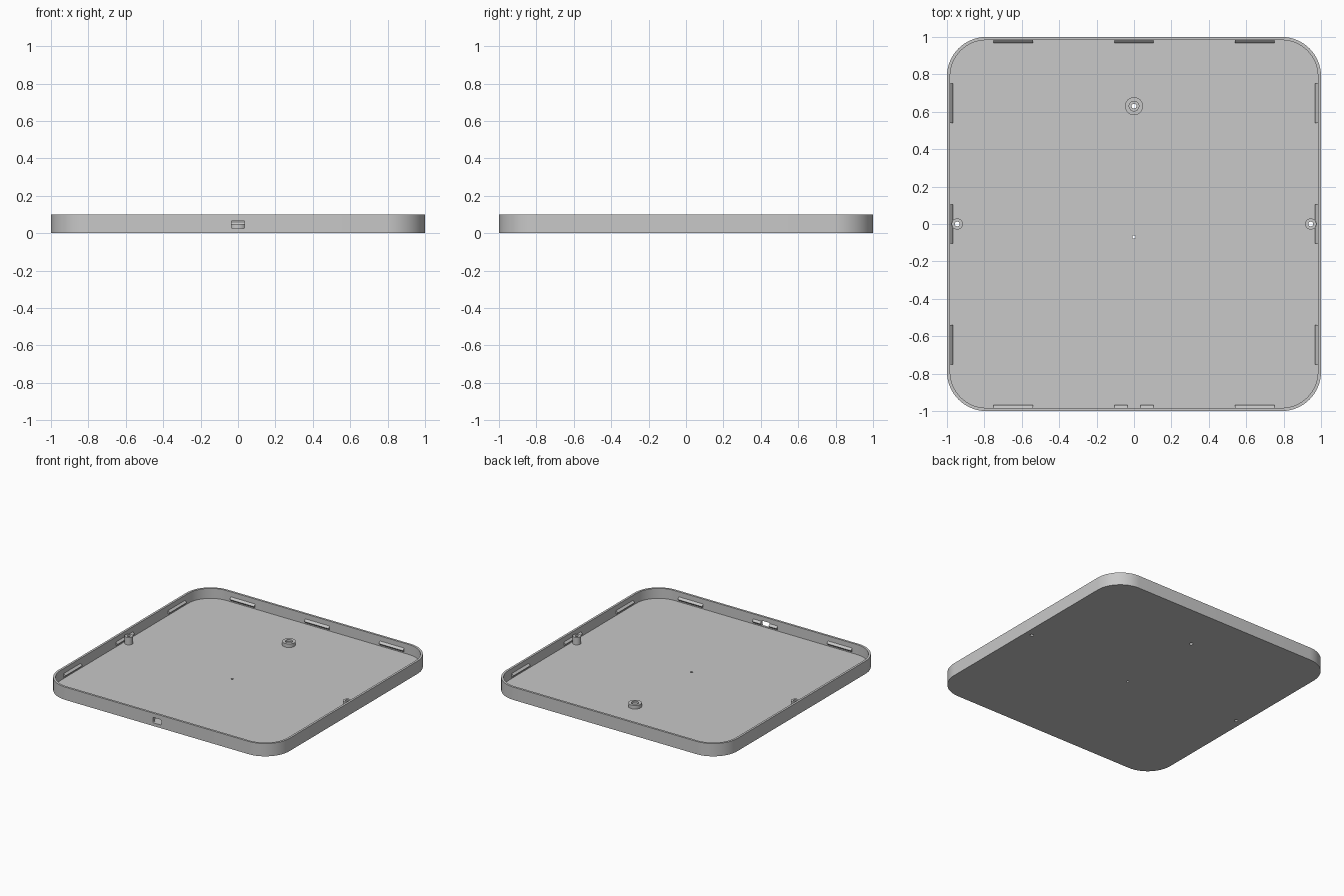
import bpy, bmesh
from math import sin, cos, pi
from mathutils import Matrix

cube = bpy.data.objects.get("Cube")
if cube:
    bpy.data.objects.remove(cube, do_unlink=True)

grey = bpy.data.materials.new("plain grey")
grey.use_nodes = True
colour = (0.58, 0.58, 0.58, 1)
grey.diffuse_color = colour
grey.node_tree.nodes["Principled BSDF"].inputs["Base Color"].default_value = colour

HEIGHT, FLOOR, WALL, RADIUS = 0.1, 0.022, 0.017, 0.21


def extrude(name, outline, z0, z1, matrix=Matrix()):
    """Closed prism from a flat outline."""
    bm = bmesh.new()
    face = bm.faces.new([bm.verts.new((x, y, z0)) for x, y in outline])
    ext = bmesh.ops.extrude_face_region(bm, geom=[face])
    moved = [v for v in ext["geom"] if isinstance(v, bmesh.types.BMVert)]
    bmesh.ops.translate(bm, verts=moved, vec=(0, 0, z1 - z0))
    bmesh.ops.recalc_face_normals(bm, faces=bm.faces)
    bm.transform(matrix)
    mesh = bpy.data.meshes.new(name)
    bm.to_mesh(mesh)
    bm.free()
    mesh.materials.append(grey)
    ob = bpy.data.objects.new(name, mesh)
    bpy.context.collection.objects.link(ob)
    return ob


def rounded(hx, hy, r, seg=16):
    pts = []
    for k, (sx, sy) in enumerate([(1, 1), (-1, 1), (-1, -1), (1, -1)]):
        for i in range(seg + 1):
            a = (k + i / seg) * pi / 2
            pts.append((sx * (hx - r) + r * cos(a), sy * (hy - r) + r * sin(a)))
    return pts


def circle(r, n=32):
    return [(r * cos(2 * pi * i / n), r * sin(2 * pi * i / n)) for i in range(n)]


def cut(ob, cutter):
    mod = ob.modifiers.new("cut", "BOOLEAN")
    mod.operation, mod.solver, mod.object = "DIFFERENCE", "EXACT", cutter
    bpy.context.view_layer.objects.active = ob
    bpy.ops.object.modifier_apply(modifier=mod.name)


def drop(cutter):
    bpy.data.objects.remove(cutter, do_unlink=True)


def at(x, y):
    return Matrix.Translation((x, y, 0))


# Tray: rounded square shell, hollowed from above
tray = extrude("tray", rounded(1, 1, RADIUS), 0, HEIGHT)
inside = 1 - WALL
hollow = extrude("hollow", rounded(inside, inside, RADIUS - WALL), FLOOR, HEIGHT + 0.1)
cut(tray, hollow)
drop(hollow)
parts = [tray]

# Screw posts: tall ones by the side walls, a short wide one with a counterbore
posts = [("left_post", 0.945, 0, 0.03, 0.08, 0),
         ("right_post", -0.945, 0, 0.03, 0.08, 0),
         ("back_post", 0, 0.63, 0.048, 0.05, 0.026)]
for name, x, y, r, top, bore in posts:
    post = extrude(name, circle(r), FLOOR, top, at(x, y))
    hole = extrude("hole", circle(0.013), -0.1, 0.2, at(x, y))
    cut(post, hole)
    cut(tray, hole)
    drop(hole)
    if bore:
        recess = extrude("recess", circle(bore), top - 0.015, 0.2, at(x, y))
        cut(post, recess)
        drop(recess)
    parts.append(post)

# Pinhole in the floor
pinhole = extrude("pinhole", circle(0.009, 16), -0.1, 0.2, at(0, -0.07))
cut(tray, pinhole)
drop(pinhole)

# Snap ridges: three on the inside of each wall
RIDGE_Z, RIDGE = 0.046, 0.015
upright = Matrix(((0, 0, 1, 0), (1, 0, 0, 0), (0, 1, 0, 0), (0, 0, 0, 1)))
wedge = [(-inside - 0.003, RIDGE_Z - RIDGE), (-inside, RIDGE_Z - RIDGE),
         (-inside + RIDGE, RIDGE_Z), (-inside, RIDGE_Z + RIDGE),
         (-inside - 0.003, RIDGE_Z + RIDGE)]
ridges = {}
for k, side in enumerate(["front", "left", "back", "right"]):
    turn = Matrix.Rotation(k * pi / 2, 4, "Z")
    for i, offset in enumerate((-0.645, 0, 0.645)):
        ridge = extrude(f"{side}_ridge_{i + 1}", wedge, offset - 0.105, offset + 0.105,
                        turn @ upright)
        ridges[side, i] = ridge
        parts.append(ridge)

# Cable port through the front wall and its middle ridge
port = extrude("port", rounded(0.036, 0.021, 0.009, 6), 0.9, 1.1,
               Matrix.Translation((0, 0, 0.046)) @ Matrix.Rotation(pi / 2, 4, "X"))
cut(tray, port)
cut(ridges["front", 1], port)
drop(port)

# Smooth curved walls, crisp edges
bpy.ops.object.select_all(action="DESELECT")
for ob in parts:
    ob.select_set(True)
bpy.context.view_layer.objects.active = tray
bpy.ops.object.shade_smooth_by_angle(angle=pi / 6)
